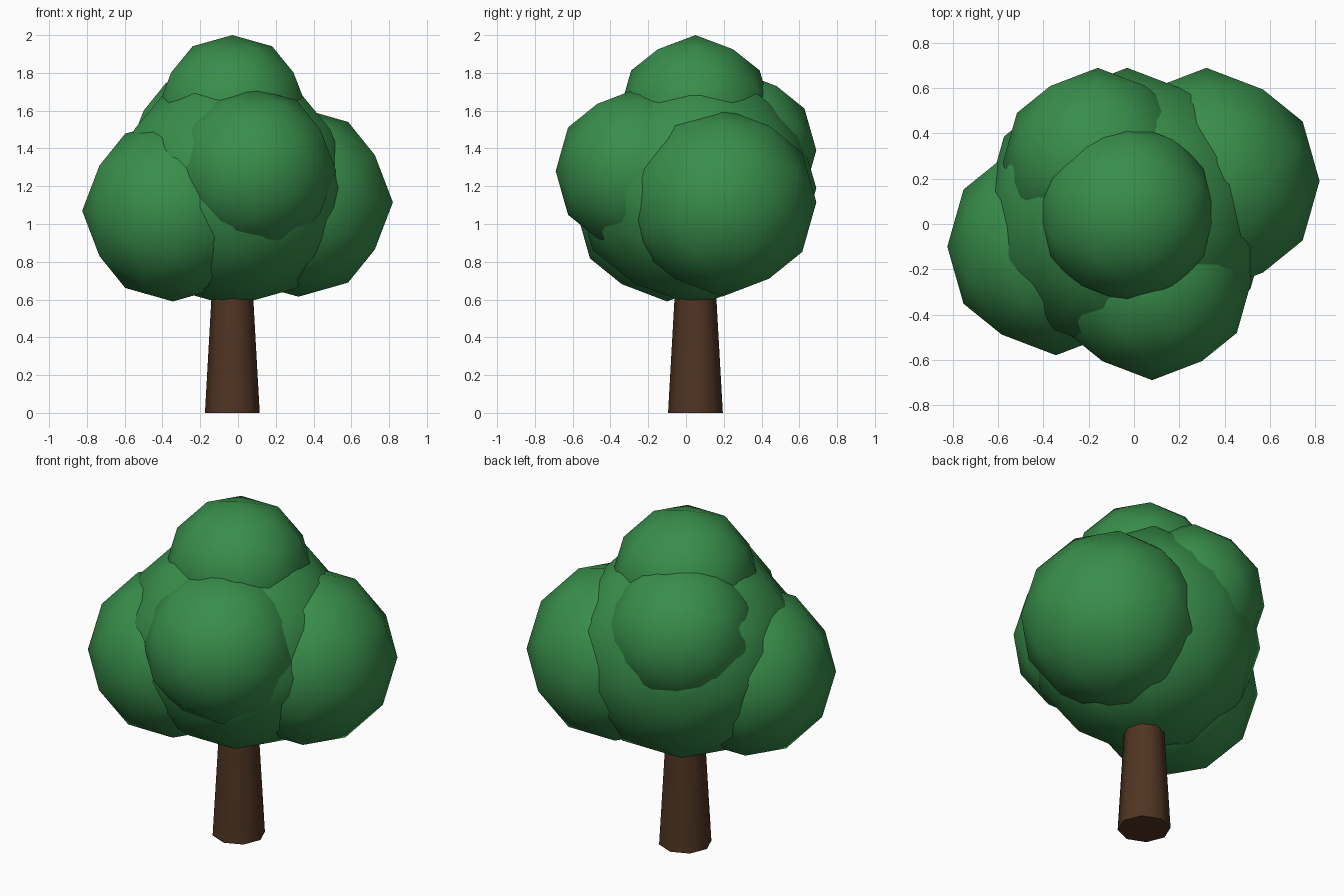
import bpy, bmesh
from math import atan, pi
from mathutils import Matrix

if "Cube" in bpy.data.objects:
    bpy.data.objects.remove(bpy.data.objects["Cube"])


def material(name, color):
    m = bpy.data.materials.new(name)
    m.diffuse_color = color
    m.use_nodes = True
    m.node_tree.nodes["Principled BSDF"].inputs["Base Color"].default_value = m.diffuse_color
    return m


def add_object(name, bm, loc, mat):
    me = bpy.data.meshes.new(name)
    bm.to_mesh(me)
    bm.free()
    me.materials.append(mat)
    ob = bpy.data.objects.new(name, me)
    ob.location = loc
    bpy.context.collection.objects.link(ob)
    return ob


leaf = material("leaf_green", (0.04, 0.27, 0.07, 1))
bark = material("bark_brown", (0.08, 0.035, 0.016, 1))

# Foliage clumps: centre, horizontal radius, vertical radius
clumps = {
    "foliage_core": ((-0.03, 0.05, 1.19), 0.64, 0.625),
    "foliage_top": ((-0.03, 0.05, 1.605), 0.40, 0.395),
    "foliage_left": ((-0.345, -0.10, 1.07), 0.48, 0.48),
    "foliage_right": ((0.32, 0.19, 1.115), 0.50, 0.50),
    "foliage_front": ((0.08, -0.25, 1.28), 0.44, 0.44),
    "foliage_back": ((-0.16, 0.27, 1.39), 0.42, 0.42),
}
# Turn each icosphere so that an edge midpoint, not a corner, points up
tilt = Matrix.Rotation(-atan(2) / 2, 4, 'Y')
for name, (loc, r, rz) in clumps.items():
    bm = bmesh.new()
    bmesh.ops.create_icosphere(bm, subdivisions=2, radius=1, matrix=tilt)
    bmesh.ops.scale(bm, vec=(r, r, rz), verts=bm.verts)
    for f in bm.faces:
        f.smooth = True
    add_object(name, bm, loc, leaf)

# Tapered eight-sided trunk reaching up into the foliage
height = 0.8
bm = bmesh.new()
bmesh.ops.create_cone(bm, cap_ends=True, segments=8, radius1=0.145,
                      radius2=0.10, depth=height,
                      matrix=Matrix.Translation((0, 0, height / 2)))
for f in bm.faces:
    f.smooth = len(f.verts) == 4
for e in bm.edges:
    e.smooth = all(f.smooth for f in e.link_faces)
add_object("trunk", bm, (-0.03, 0.05, 0), bark)
